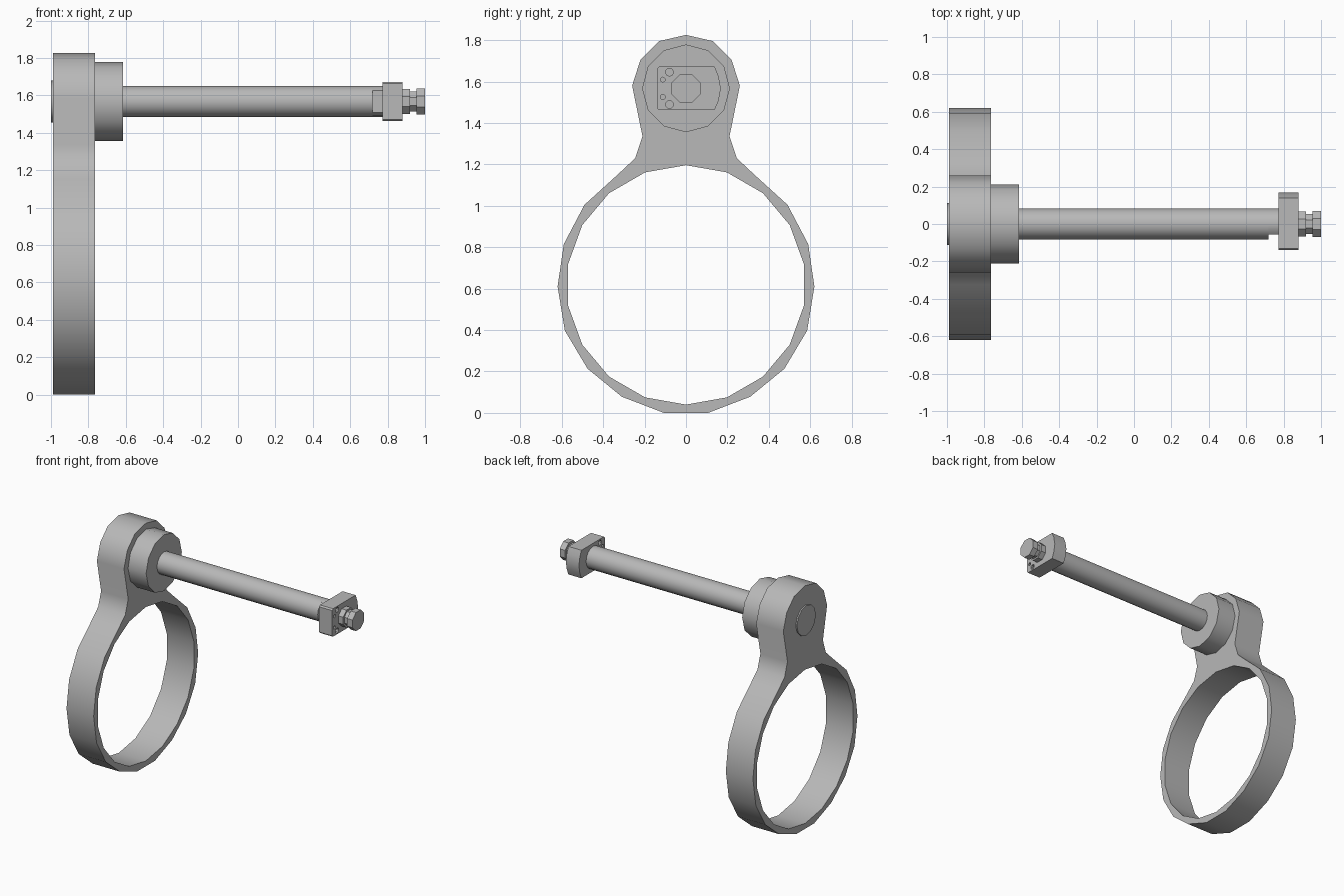
import bpy, bmesh, math

if "Cube" in bpy.data.objects:
    bpy.data.objects.remove(bpy.data.objects["Cube"])

AXIS_Z = 1.567

grey = bpy.data.materials.new("mid_grey")
grey.use_nodes = True
COLOUR = (0.48, 0.48, 0.48, 1)
grey.diffuse_color = COLOUR
grey.node_tree.nodes["Principled BSDF"].inputs["Base Color"].default_value = COLOUR


def circle(r, n, y=0.0, z=AXIS_Z, turn=0.0):
    """Regular polygon in the y-z plane, first corner pointing up."""
    return [(y + r * math.sin(turn + i * math.tau / n),
             z + r * math.cos(turn + i * math.tau / n)) for i in range(n)]


def plate(name, x0, x1, outline, holes=(), smooth=32):
    """Extrude a y-z outline with optional holes from x0 to x1."""
    bm = bmesh.new()
    for loop in [outline, *holes]:
        vs = [bm.verts.new((x0, y, z)) for y, z in loop]
        for a, b in zip(vs, vs[1:] + vs[:1]):
            bm.edges.new((a, b))
    bmesh.ops.triangle_fill(bm, edges=bm.edges[:], use_beauty=True)
    ext = bmesh.ops.extrude_face_region(bm, geom=bm.faces[:], use_keep_orig=True)
    moved = [g for g in ext["geom"] if isinstance(g, bmesh.types.BMVert)]
    bmesh.ops.translate(bm, verts=moved, vec=(x1 - x0, 0, 0))
    bmesh.ops.recalc_face_normals(bm, faces=bm.faces[:])
    bmesh.ops.dissolve_limit(bm, angle_limit=0.01, verts=bm.verts[:], edges=bm.edges[:])
    mesh = bpy.data.meshes.new(name)
    bm.to_mesh(mesh)
    bm.free()
    mesh.materials.append(grey)
    obj = bpy.data.objects.new(name, mesh)
    bpy.context.collection.objects.link(obj)
    bpy.ops.object.select_all(action="DESELECT")
    obj.select_set(True)
    bpy.context.view_layer.objects.active = obj
    bpy.ops.object.shade_smooth_by_angle(angle=math.radians(smooth))
    return obj


# Ring clamp: mirrored outline with a large round opening
half = [(0.13, 1.795), (0.22, 1.705), (0.26, 1.58), (0.21, 1.335),
        (0.245, 1.23), (0.325, 1.155), (0.49, 1.005), (0.59, 0.815),
        (0.62, 0.61), (0.585, 0.397), (0.475, 0.213), (0.31, 0.078), (0.107, 0)]
outline = [(0, 1.825)] + half + [(-y, z) for y, z in reversed(half)]
plate("ring_clamp", -0.99, -0.765, outline, [circle(0.578, 18, z=0.618)], smooth=40)

# Pivot boss and end cap on either side of the clamp
plate("pivot_boss", -0.766, -0.615, circle(0.212, 12))
plate("pivot_end_cap", -1.0, -0.989, circle(0.112, 12))

# Long rod, with a flat cut on the front near its tip
rod = circle(0.083, 16)
plate("rod", -0.616, 0.72, rod)
plate("rod_flat_end", 0.719, 0.78, [(max(y, -0.055), z) for y, z in rod if y > -0.07])

# End block: small chamfers at the front, bowed at the back, four through holes
edge = [(-0.14, 0.095), (-0.13, 0.105), (0.138, 0.105), (0.157, 0.06)]
block = ([(y, AXIS_Z + h) for y, h in edge] + [(0.168, AXIS_Z)]
         + [(y, AXIS_Z - h) for y, h in reversed(edge)])
holes = []
for side in (-1, 1):
    holes.append(circle(0.019, 10, -0.08, AXIS_Z + side * 0.078))
    holes.append(circle(0.012, 8, -0.112, AXIS_Z + side * 0.042))
plate("end_block", 0.772, 0.88, block, holes)

# Octagonal tip with a narrow neck
EIGHTH = math.pi / 8
for name, x0, x1, r in (("tip_collar", 0.879, 0.92, 0.071),
                        ("tip_neck", 0.919, 0.956, 0.057),
                        ("tip_head", 0.955, 1.0, 0.075)):
    plate(name, x0, x1, circle(r, 8, turn=EIGHTH))
